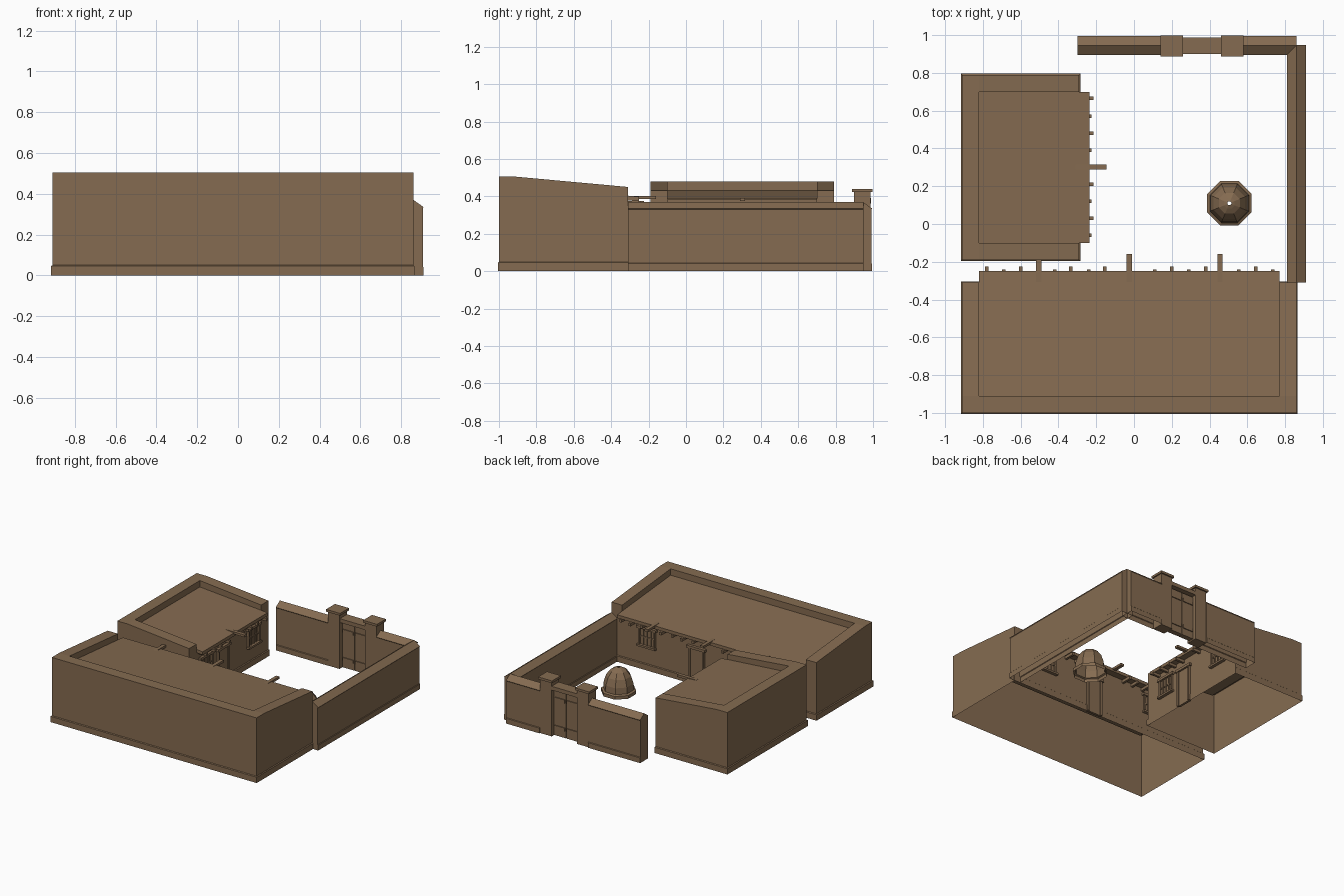
import bpy, bmesh, math

if "Cube" in bpy.data.objects:
    bpy.data.objects.remove(bpy.data.objects["Cube"])

mat = bpy.data.materials.new("adobe_brown")
mat.diffuse_color = (0.235, 0.148, 0.082, 1)
mat.use_nodes = True
mat.node_tree.nodes["Principled BSDF"].inputs["Base Color"].default_value = mat.diffuse_color


def finish(name, bm):
    bmesh.ops.remove_doubles(bm, verts=bm.verts, dist=1e-5)
    bmesh.ops.recalc_face_normals(bm, faces=bm.faces)
    me = bpy.data.meshes.new(name)
    bm.to_mesh(me)
    bm.free()
    me.materials.append(mat)
    ob = bpy.data.objects.new(name, me)
    bpy.context.collection.objects.link(ob)
    return ob


def faces(name, polys):
    bm = bmesh.new()
    for p in polys:
        bm.faces.new([bm.verts.new(c) for c in p])
    return finish(name, bm)


def prism(name, prof, to3d, a, b, open_bottom=False):
    """Extrude a closed (p, z) profile from a to b; to3d(p, s, z) places it."""
    n = len(prof)
    polys = [[to3d(p, s, z) for p, z in prof] for s in (a, b)]
    for i in range(n):
        (p, z), (q, w) = prof[i], prof[(i + 1) % n]
        if open_bottom and z == 0 and w == 0:
            continue
        polys.append([to3d(p, a, z), to3d(q, a, w), to3d(q, b, w), to3d(p, b, z)])
    return faces(name, polys)


def box(name, x0, x1, y0, y1, z0, z1):
    return prism(name, [(x0, z0), (x1, z0), (x1, z1), (x0, z1)],
                 lambda p, s, z: (p, s, z), y0, y1)


# u = depth from the outer wall towards the courtyard, v = along the building
front_map = lambda u, v, z: (v, u - 1.0, z)
left_map = lambda u, v, z: (u - 0.91, v, z)


def ubox(name, m, u0, u1, v0, v1, z0, z1):
    return prism(name, [(u0, z0), (u1, z0), (u1, z1), (u0, z1)], m, v0, v1)


def building(name, m, D, v0, v1, h0, h1, r0, r1, t=0.09, over=0.055):
    P = []
    a, b = v0 + t, v1 - t
    P.append([(0, v0, 0), (0, v1, 0), (0, v1, h0), (0, v0, h0)])
    P.append([(0, v0, h0), (0, v1, h0), (t, v1, h0), (t, v0, h0)])
    P.append([(t, a, h0), (t, b, h0), (t, b, r0), (t, a, r0)])
    for v, i in ((v0, a), (v1, b)):
        P.append([(0, v, 0), (D, v, 0), (D, v, h1), (t, v, h0), (0, v, h0)])
        P.append([(t, v, h0), (D, v, h1), (D, i, h1), (t, i, h0)])
        P.append([(t, i, h0), (D, i, h1), (D, i, r1), (t, i, r0)])
        P.append([(D, v, 0), (D, i, 0), (D, i, h1), (D, v, h1)])
    P.append([(D, a, 0), (D, b, 0), (D, b, r1 - 0.02), (D, a, r1 - 0.02)])
    faces(name + "_walls", [[m(*c) for c in f] for f in P])
    # sloping roof slab with eave over the courtyard
    e = D + over
    prism(name + "_roof", [(t, r0 - 0.025), (e, r1 - 0.025), (e, r1), (t, r0)], m, a, b)
    # plinth band
    def ring(o, z):
        return [m(-o, v0 - o, z), m(D + o, v0 - o, z), m(D + o, v1 + o, z), m(-o, v1 + o, z)]
    rings = [ring(0.006, 0), ring(0.006, 0.045), ring(0, 0.05)]
    faces(name + "_plinth", [[lo[i], lo[(i + 1) % 4], hi[(i + 1) % 4], hi[i]]
                             for lo, hi in zip(rings, rings[1:]) for i in range(4)])


def window(name, m, D, c, z0, z1, w=0.065):
    ubox(name + "_pane", m, D - 0.01, D + 0.003, c - w, c + w, z0, z1)
    for s in (-1, 1):
        ubox(name + "_jamb", m, D, D + 0.015, c + s * w - 0.007, c + s * w + 0.007, z0, z1)
    ubox(name + "_sill", m, D, D + 0.025, c - w - 0.015, c + w + 0.015, z0 - 0.015, z0)
    ubox(name + "_lintel", m, D, D + 0.02, c - w - 0.02, c + w + 0.02, z1, z1 + 0.018)
    for k in (-1, 0, 1):
        ubox(name + "_bar", m, D, D + 0.01, c + k * w / 2 - 0.004, c + k * w / 2 + 0.004, z0, z1)
    zc = (z0 + z1) / 2
    ubox(name + "_cross_bar", m, D, D + 0.01, c - w, c + w, zc - 0.004, zc + 0.004)


def door(name, m, D, c, w=0.06, h=0.28):
    ubox(name + "_leaf", m, D - 0.01, D + 0.008, c - w, c + w, 0, h)
    for s in (-1, 1):
        ubox(name + "_jamb", m, D, D + 0.018, c + s * w - 0.008, c + s * w + 0.008, 0, h)
    ubox(name + "_lintel", m, D, D + 0.022, c - w - 0.02, c + w + 0.02, h, h + 0.02)


# Front building with doors and windows on the courtyard side
building("front_house", front_map, 0.69, -0.91, 0.86, 0.505, 0.45, 0.455, 0.398, over=0.06)
window("front_house_window", front_map, 0.69, 0.55, 0.195, 0.32)
window("front_house_window_left", front_map, 0.69, -0.42, 0.195, 0.32)
door("front_house_door", front_map, 0.69, 0.12)

# Left building
building("left_house", left_map, 0.62, -0.19, 0.79, 0.48, 0.43, 0.43, 0.385)
window("left_house_window", left_map, 0.62, 0.60, 0.17, 0.295)
window("left_house_window_near", left_map, 0.62, 0.02, 0.17, 0.295)
door("left_house_door", left_map, 0.62, 0.22)

# Roof beam ends below the eaves, and longer water spouts
for i, x in enumerate((-0.78, -0.69, -0.60, -0.42, -0.335, -0.24, -0.155, 0.11,
                       0.20, 0.29, 0.38, 0.555, 0.645, 0.735)):
    ubox("front_beam", front_map, 0.67, 0.775 if i % 2 == 0 else 0.76,
         x - 0.009, x + 0.009, 0.352, 0.374)
for x in (-0.505, -0.025, 0.455):
    ubox("front_spout", front_map, 0.67, 0.84, x - 0.014, x + 0.014, 0.385, 0.403)
for i, y in enumerate((-0.06, 0.03, 0.12, 0.21, 0.39, 0.48, 0.57, 0.665)):
    ubox("left_beam", left_map, 0.6, 0.695 if i % 2 else 0.685,
         y - 0.009, y + 0.009, 0.34, 0.361)
ubox("left_spout", left_map, 0.6, 0.765, 0.288, 0.316, 0.374, 0.392)

# Courtyard walls with plinth and ridged coping
half = [(0.05, 0), (0.05, 0.04), (0.046, 0.044), (0.046, 0.33), (0.05, 0.335), (0, 0.37)]
wall = half + [(-p, z) for p, z in reversed(half[:-1])]
prism("right_wall", wall, lambda p, s, z: (0.86 + p, s, z), -0.31, 0.948, True)
back = lambda p, s, z: (s, 0.945 + p, z)
prism("back_wall_left", wall, back, -0.30, 0.15, True)
prism("back_wall_right", wall, back, 0.57, 0.86, True)

# Gateway: pillars, caps, lintel and two plank leaves
for x in (0.20, 0.52):
    box("gate_pillar", x - 0.05, x + 0.05, 0.897, 0.987, 0, 0.425)
    box("gate_pillar_cap", x - 0.06, x + 0.06, 0.888, 0.998, 0.422, 0.44)
box("gate_lintel", 0.25, 0.47, 0.90, 0.988, 0.362, 0.392)
for s in (-1, 1):
    c = 0.36 + s * 0.053
    box("gate_leaf", c - 0.051, c + 0.051, 0.925, 0.965, 0.005, 0.35)
    for z in (0.06, 0.28):
        box("gate_rail", c - 0.045, c + 0.045, 0.918, 0.972, z, z + 0.025)

# Eight-sided domed oven with base ring and smoke hole
def lathe(name, prof, cx, cy, n=8):
    loops = [[(cx + r * math.cos((i + 0.5) * math.tau / n),
               cy + r * math.sin((i + 0.5) * math.tau / n), z) for i in range(n)]
             for r, z in prof]
    return faces(name, [[lo[i], lo[(i + 1) % n], hi[(i + 1) % n], hi[i]]
                        for lo, hi in zip(loops, loops[1:]) for i in range(n)])


lathe("oven_base", [(0.127, 0), (0.127, 0.025), (0.112, 0.032)], 0.505, 0.11)
lathe("oven_dome", [(0.112, 0.028), (0.108, 0.08), (0.09, 0.135), (0.06, 0.175),
                    (0.03, 0.192), (0.011, 0.2)], 0.505, 0.11)
